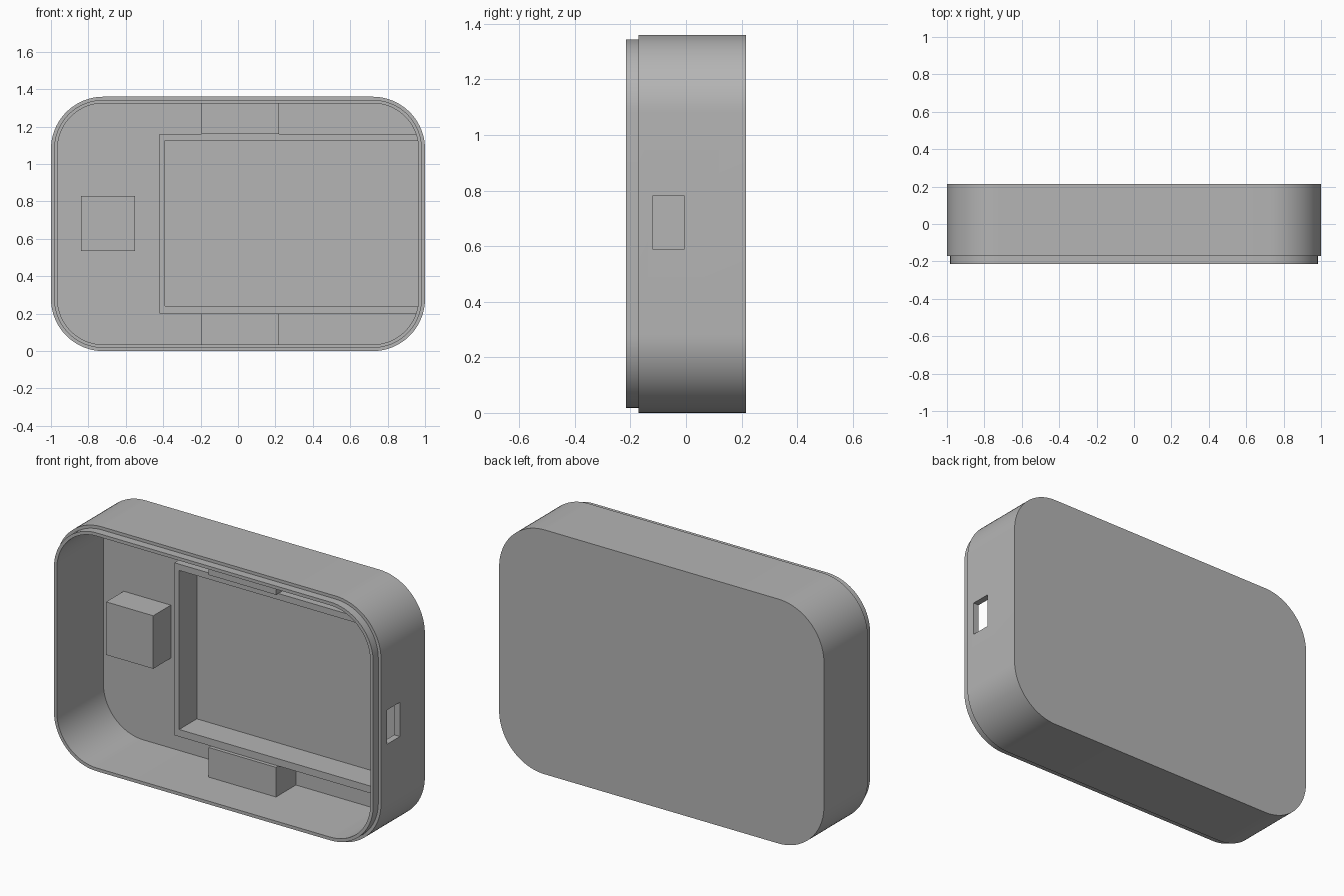
import bpy, bmesh, math

if "Cube" in bpy.data.objects:
    bpy.data.objects.remove(bpy.data.objects["Cube"], do_unlink=True)

W, H, R = 1.0, 1.36, 0.28          # half width, height, corner radius
FRONT, STEP, BACK = -0.215, -0.17, 0.215
FLOOR = 0.195                      # inner face of the back wall
WALL, LIP = 0.035, 0.017           # insets of cavity and lip
ARC = 20                           # segments per corner

grey = bpy.data.materials.new("plain grey")
grey.use_nodes = True
colour = (0.46, 0.46, 0.46, 1)
grey.diffuse_color = colour
grey.node_tree.nodes["Principled BSDF"].inputs["Base Color"].default_value = colour


def finish(name, bm):
    bmesh.ops.recalc_face_normals(bm, faces=bm.faces)
    mesh = bpy.data.meshes.new(name)
    bm.to_mesh(mesh)
    bm.free()
    mesh.materials.append(grey)
    obj = bpy.data.objects.new(name, mesh)
    bpy.context.collection.objects.link(obj)
    return obj


def box(name, x, y, z):
    """Box from (low, high) pairs on each axis."""
    bm = bmesh.new()
    bmesh.ops.create_cube(bm, size=1)
    for v in bm.verts:
        v.co = [pair[c > 0] for pair, c in zip((x, y, z), v.co)]
    return finish(name, bm)


def ring(bm, inset, y):
    """Rounded rectangle loop, inset from the outer outline."""
    verts = []
    for corner, (sx, sz) in enumerate(((1, 1), (-1, 1), (-1, -1), (1, -1))):
        for i in range(ARC + 1):
            a = math.pi / 2 * (corner + i / ARC)
            verts.append(bm.verts.new((
                sx * (W - R) + (R - inset) * math.cos(a), y,
                H / 2 + sz * (H / 2 - R) + (R - inset) * math.sin(a))))
    return verts


# Case: outline swept through the outer wall, stepped lip and cavity
bm = bmesh.new()
rings = [ring(bm, inset, y) for inset, y in (
    (0, BACK), (0, STEP), (LIP, STEP), (LIP, FRONT), (WALL, FRONT), (WALL, FLOOR))]
for a, b in zip(rings, rings[1:]):
    for i in range(len(a)):
        j = (i + 1) % len(a)
        bm.faces.new((a[i], a[j], b[j], b[i]))
bm.faces.new(rings[0])
bm.faces.new(rings[-1])
case = finish("case", bm)

# Port opening through the side wall
cutter = box("port_cutter", (0.9, 1.1), (-0.12, -0.005), (0.59, 0.78))
cutter.hide_render = True
cut = case.modifiers.new("port", "BOOLEAN")
cut.operation = "DIFFERENCE"
cut.solver = "EXACT"
cut.object = cutter
bpy.context.view_layer.objects.active = case
case.select_set(True)
bpy.ops.object.modifier_apply(modifier=cut.name)
bpy.data.objects.remove(cutter, do_unlink=True)
bpy.ops.object.shade_smooth_by_angle(angle=math.radians(30))

# Three-sided frame: a U profile open towards the port wall
bm = bmesh.new()
outline = [(0.975, 0.20), (-0.42, 0.20), (-0.42, 1.16), (0.975, 1.16),
           (0.975, 1.125), (-0.39, 1.125), (-0.39, 0.24), (0.975, 0.24)]
face = bm.faces.new([bm.verts.new((x, 0.04, z)) for x, z in outline])
made = bmesh.ops.extrude_face_region(bm, geom=[face])["geom"]
bmesh.ops.translate(bm, vec=(0, FLOOR + 0.005 - 0.04, 0),
                    verts=[g for g in made if isinstance(g, bmesh.types.BMVert)])
finish("holder_frame", bm)

# Support blocks between the frame and the case walls
depth = (0.02, FLOOR + 0.005)
box("lower_support", (-0.195, 0.22), depth, (0.025, 0.20))
box("upper_support", (-0.195, 0.22), depth, (1.16, H - 0.025))

# Free-standing block on the back wall
box("mounting_block", (-0.84, -0.55), (0.04, FLOOR + 0.005), (0.535, 0.83))
